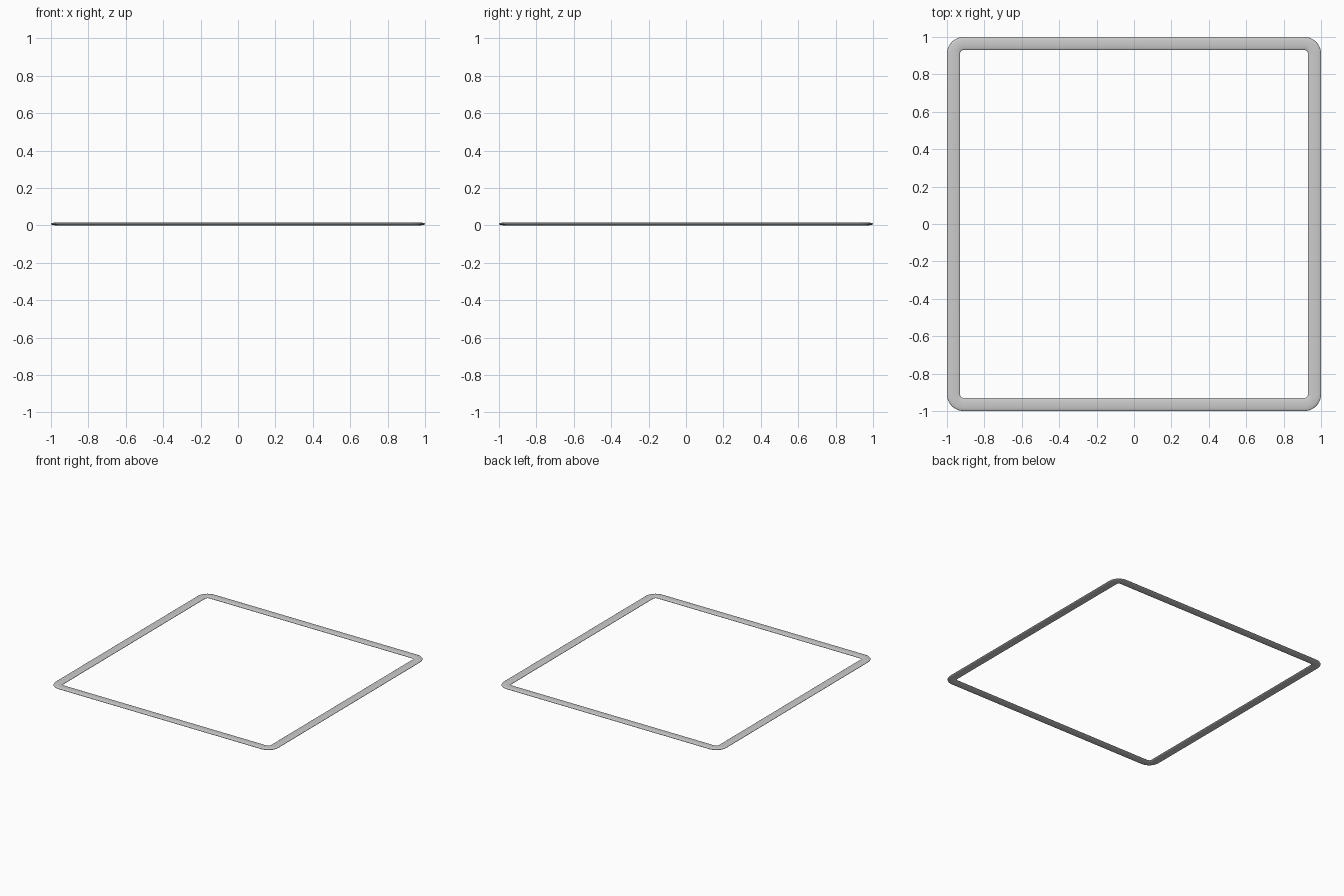
import bpy, bmesh
from math import sin, cos, pi

if "Cube" in bpy.data.objects:
    bpy.data.objects.remove(bpy.data.objects["Cube"])

HALF_W, HALF_H = 0.035, 0.008   # flattened tube cross-section
MID, RAD = 0.965, 0.055         # centre line half size and corner radius
CORNER, SIDES = 10, 24

bm = bmesh.new()
rings = []
# Sweep the oval section around the four rounded corners
for q in range(4):
    a0 = q * pi / 2
    sx = 1 if q in (0, 3) else -1
    sy = 1 if q in (0, 1) else -1
    for i in range(CORNER + 1):
        a = a0 + i / CORNER * pi / 2
        ring = []
        for k in range(SIDES):
            t = 2 * pi * k / SIDES
            r = RAD + HALF_W * cos(t)
            ring.append(bm.verts.new((sx * (MID - RAD) + r * cos(a),
                                      sy * (MID - RAD) + r * sin(a),
                                      HALF_H + HALF_H * sin(t))))
        rings.append(ring)
for n, ring in enumerate(rings):
    nxt = rings[(n + 1) % len(rings)]
    for k in range(SIDES):
        j = (k + 1) % SIDES
        bm.faces.new((ring[k], nxt[k], nxt[j], ring[j]))
bmesh.ops.recalc_face_normals(bm, faces=bm.faces)
for f in bm.faces:
    f.smooth = True

mesh = bpy.data.meshes.new("square_frame")
bm.to_mesh(mesh)
bm.free()
frame = bpy.data.objects.new("square_frame", mesh)
bpy.context.collection.objects.link(frame)
